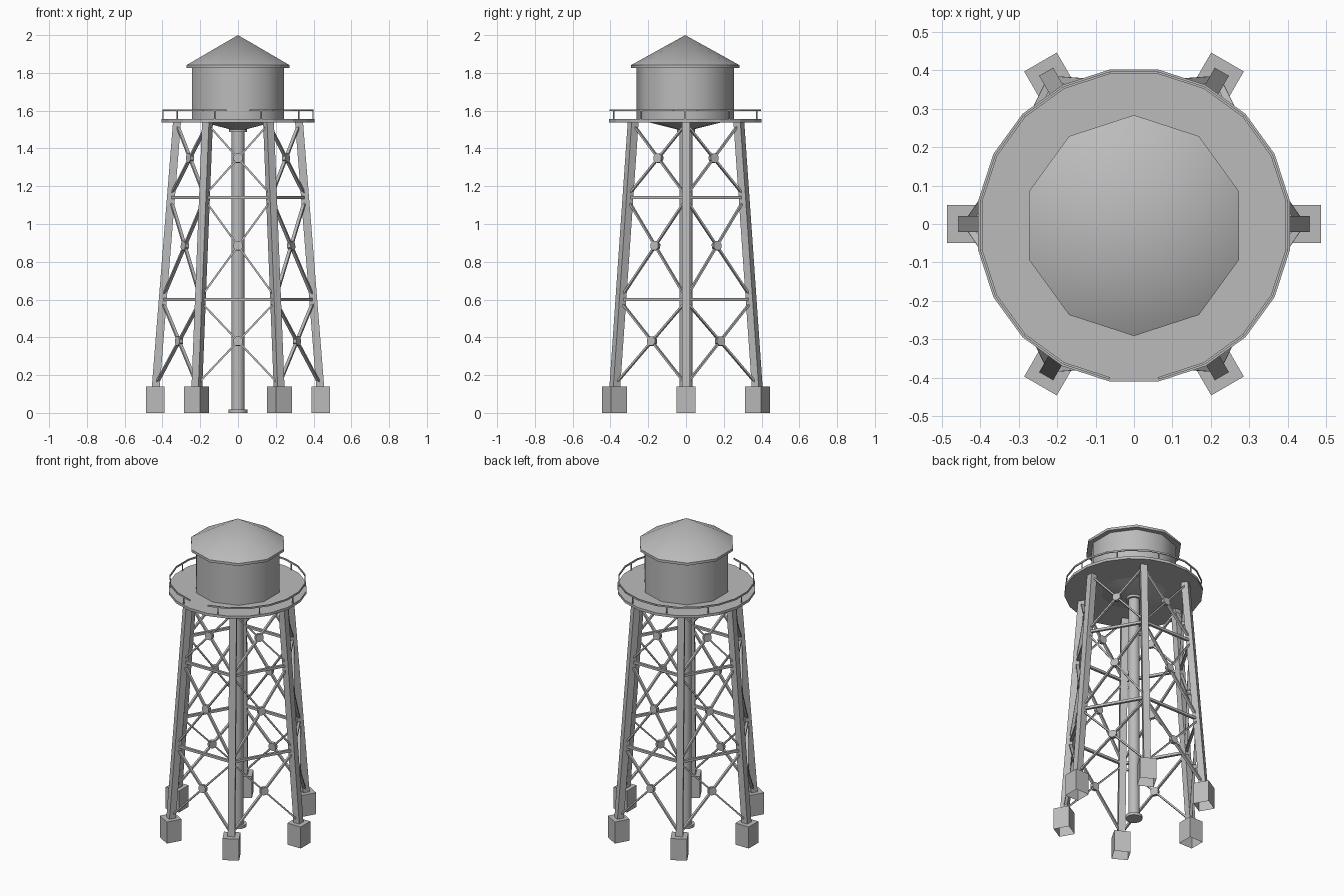
import bpy, bmesh
from math import radians, sin, cos, pi
from mathutils import Vector, Matrix

cube = bpy.data.objects.get("Cube")
if cube:
    bpy.data.objects.remove(cube, do_unlink=True)

steel = bpy.data.materials.new("steel_grey")
steel.use_nodes = True
GREY = (0.5, 0.5, 0.5, 1)
steel.diffuse_color = GREY
steel.node_tree.nodes["Principled BSDF"].inputs["Base Color"].default_value = GREY

CENTRE_Y = -0.004          # tank and deck axis
DECK_Z = 1.555
LEG_FOOT, LEG_TOP = 0.14, 1.54
SIDES = 6


def finish(name, bm, smooth=None):
    mesh = bpy.data.meshes.new(name)
    bmesh.ops.recalc_face_normals(bm, faces=bm.faces)
    bm.to_mesh(mesh)
    bm.free()
    obj = bpy.data.objects.new(name, mesh)
    bpy.context.collection.objects.link(obj)
    mesh.materials.append(steel)
    if smooth:
        bpy.ops.object.select_all(action='DESELECT')
        obj.select_set(True)
        bpy.context.view_layer.objects.active = obj
        bpy.ops.object.shade_smooth_by_angle(angle=radians(smooth))
    return obj


def lathe(name, profile, sides, start, smooth=None, y=0.0):
    """Revolve (radius, z) points; zero radius ends become a point."""
    bm = bmesh.new()
    rings = []
    for r, z in profile:
        n = sides if r > 0 else 1
        rings.append([bm.verts.new((r * cos(start + 2 * pi * i / sides),
                                    y + r * sin(start + 2 * pi * i / sides), z))
                      for i in range(n)])
    for a, b in zip(rings, rings[1:]):
        for i in range(sides):
            j = (i + 1) % sides
            quad = [a[i % len(a)], a[j % len(a)], b[j % len(b)], b[i % len(b)]]
            bm.faces.new(list(dict.fromkeys(quad)))
    for ring in (rings[0], rings[-1]):
        if len(ring) > 1:
            bm.faces.new(ring)
    return finish(name, bm, smooth)


def bar(bm, a, b, width, depth, outward):
    """Box from a to b: depth runs along outward, width across it."""
    axis = (b - a).normalized()
    side = axis.cross(outward).normalized()
    out = side.cross(axis)
    m = Matrix((side * width, out * depth, axis * (b - a).length)).transposed().to_4x4()
    m.translation = (a + b) / 2
    bmesh.ops.create_cube(bm, size=1, matrix=m)


def around(angle, r, z, y=0.0):
    return Vector((r * cos(angle), r * sin(angle) + y, z))


def leg_point(i, z):
    t = (z - LEG_FOOT) / (LEG_TOP - LEG_FOOT)
    return around(2 * pi * i / SIDES, 0.435 - 0.112 * t, z)


# Tank, roof and bowl
lathe("tank", [(0.257, DECK_Z - 0.01), (0.257, 1.835)], 10, pi / 2, 40, CENTRE_Y)
lathe("roof", [(0.25, 1.825), (0.287, 1.825), (0.287, 1.841), (0, 2.0)],
      10, pi / 2, 40, CENTRE_Y)
lathe("tank_bowl", [(0.2, 1.54), (0.04, 1.5)], 10, pi / 2, 40, CENTRE_Y)

# Walkway deck
lathe("deck", [(0.41, 1.538), (0.41, DECK_Z)], 20, radians(9), None, CENTRE_Y)

# Railing, open on the front segment
bm = bmesh.new()
for k in range(1, 20):
    mid = -pi / 2 + k * pi / 10
    a = around(mid - pi / 20, 0.402, 1.602, CENTRE_Y)
    b = around(mid + pi / 20, 0.402, 1.602, CENTRE_Y)
    bar(bm, a, b, 0.010, 0.006, around(mid, 1, 0))
    if k % 2:
        post = around(mid, 0.397, DECK_Z, CENTRE_Y)
        bar(bm, post, post + Vector((0, 0, 0.045)), 0.006, 0.006, around(mid, 1, 0))
finish("railing", bm)

# Central riser pipe with flanges
lathe("riser_pipe", [(0.05, 0), (0.05, 0.018), (0.034, 0.018), (0.034, 1.487),
                     (0.047, 1.487), (0.047, 1.503)], 16, 0, 40)

# Legs
bm = bmesh.new()
for i in range(SIDES):
    bar(bm, leg_point(i, LEG_FOOT - 0.01), leg_point(i, LEG_TOP), 0.042, 0.042,
        around(2 * pi * i / SIDES, 1, 0))
finish("legs", bm)

# Footings, open underneath
bm = bmesh.new()
for i in range(SIDES):
    ang = 2 * pi * i / SIDES
    bar(bm, around(ang, 0.438, 0), around(ang, 0.438, LEG_FOOT), 0.098, 0.096,
        around(ang, 1, 0))
under = [f for f in bm.faces if f.calc_center_median().z < 0.01]
bmesh.ops.delete(bm, geom=under, context='FACES_ONLY')
finish("footings", bm)

# Horizontal struts, cross braces and gusset plates
struts, braces, gussets = bmesh.new(), bmesh.new(), bmesh.new()
levels = [LEG_FOOT, 0.6, 1.14, LEG_TOP]
for i in range(SIDES):
    out = around(2 * pi * (i + 0.5) / SIDES, 1, 0)
    for z in levels[1:3]:
        bar(struts, leg_point(i, z), leg_point(i + 1, z), 0.016, 0.016, out)
    for lo, hi in zip(levels, levels[1:]):
        lo, hi = lo + 0.01, hi - 0.01
        a, b = leg_point(i, lo), leg_point(i + 1, lo)
        c, d = leg_point(i, hi), leg_point(i + 1, hi)
        bar(braces, a, d, 0.010, 0.018, out)
        bar(braces, b, c, 0.010, 0.018, out)
        t = (b - a).length / ((b - a).length + (d - c).length)
        centre = a.lerp(d, t)
        side = (b - a).normalized()
        up = ((c + d) - (a + b)).normalized()
        m = Matrix((side, up, side.cross(up))).transposed().to_4x4()
        m.translation = centre
        bmesh.ops.create_cone(gussets, cap_ends=True, segments=8, radius1=0.026,
                              radius2=0.026, depth=0.022,
                              matrix=m @ Matrix.Rotation(pi / 8, 4, 'Z'))
finish("struts", struts)
finish("cross_braces", braces)
finish("gusset_plates", gussets)
